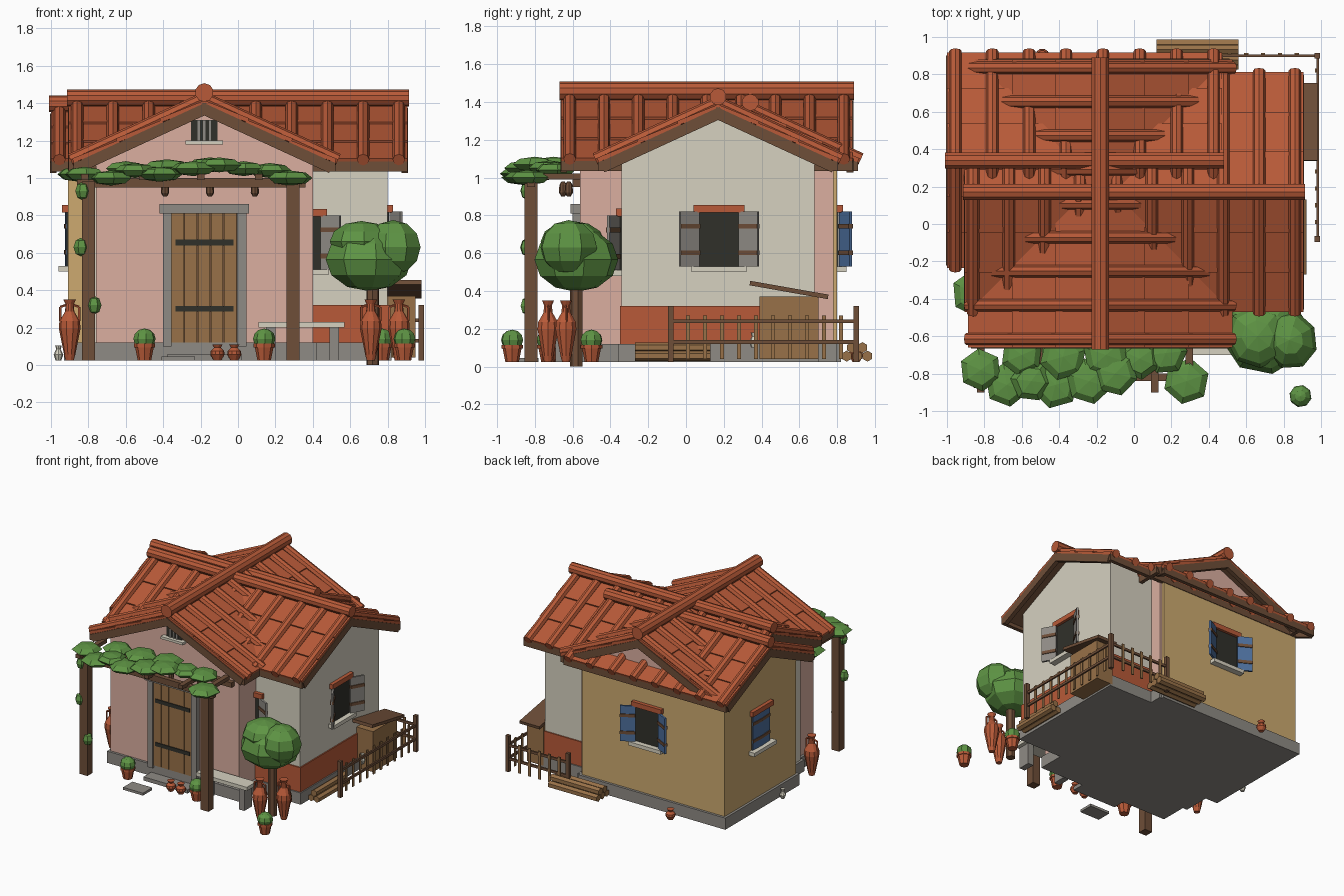
import bpy, bmesh, math, random
from mathutils import Matrix, Vector

if "Cube" in bpy.data.objects:
    bpy.data.objects.remove(bpy.data.objects["Cube"])

random.seed(4)
T, R = Matrix.Translation, Matrix.Rotation
I = Matrix.Identity(4)


def material(name, hexa):
    lin = [((int(hexa[i:i + 2], 16) / 255 + 0.055) / 1.055) ** 2.4 for i in (0, 2, 4)]
    m = bpy.data.materials.new(name)
    m.diffuse_color = (*lin, 1)
    m.use_nodes = True
    m.node_tree.nodes["Principled BSDF"].inputs["Base Color"].default_value = m.diffuse_color
    return m


TILE = material("terracotta", "B85A38")
BROWN = material("dark_wood", "6E4E38")
PINK = material("pink_plaster", "DBAFA0")
OCHRE = material("ochre_plaster", "CDAA70")
CREAM = material("cream_plaster", "D6D1C0")
STONE = material("grey_stone", "8F8B85")
GREEN = material("leaf_green", "5E9444")
WOOD = material("light_wood", "987148")
DARK = material("dark_opening", "30302A")
BLUE = material("blue_paint", "4C6E9C")


def make(name, mat, build, M=I):
    """Build one object of one colour from a function that fills a bmesh."""
    bm = bmesh.new()
    build(bm)
    bmesh.ops.recalc_face_normals(bm, faces=bm.faces)
    bm.transform(M)
    me = bpy.data.meshes.new(name)
    bm.to_mesh(me)
    bm.free()
    me.materials.append(mat)
    ob = bpy.data.objects.new(name, me)
    bpy.context.collection.objects.link(ob)
    return ob


def cube(bm, x0, x1, y0, y1, z0, z1, M=I):
    c = T(((x0 + x1) / 2, (y0 + y1) / 2, (z0 + z1) / 2))
    bmesh.ops.create_cube(bm, size=1, matrix=M @ c @ Matrix.Diagonal((x1 - x0, y1 - y0, z1 - z0, 1)))


def boxes(name, mat, items, M=I):
    return make(name, mat, lambda bm: [cube(bm, *b) for b in items], M)


def tube(bm, p, q, r, n=8):
    p, q = Vector(p), Vector(q)
    rot = (q - p).to_track_quat('Z', 'Y').to_matrix().to_4x4()
    bmesh.ops.create_cone(bm, cap_ends=True, segments=n, radius1=r, radius2=r,
                          depth=(q - p).length, matrix=T((p + q) / 2) @ rot)


def blob(bm, c, r, u=6, v=4):
    M = T(c) @ R(random.uniform(0, 1), 4, 'Z') @ Matrix.Diagonal((*r, 1))
    bmesh.ops.create_uvsphere(bm, u_segments=u, v_segments=v, radius=1, matrix=M)


def lathe(bm, profile, c, n=10):
    rings = [[bm.verts.new((c[0] + r * math.cos(2 * math.pi * i / n),
                            c[1] + r * math.sin(2 * math.pi * i / n), c[2] + z))
              for i in range(n)] for r, z in profile]
    for a, b in zip(rings, rings[1:]):
        for i in range(n):
            bm.faces.new((a[i], a[(i + 1) % n], b[(i + 1) % n], b[i]))
    bm.faces.new(rings[0])
    bm.faces.new(rings[-1])


# --- house blocks: each has gabled walls, plinth and a tiled roof
SLOPE = 0.46
ANG = math.atan(SLOPE)
EAVE = 1.10


def house_block(name, mat, centre, half_along, half_across, turn, roof_along, roof_half, tubes, ridge_r):
    M = T((*centre, 0)) @ R(turn, 4, 'Z')
    ridge = EAVE + SLOPE * roof_half

    def walls(bm):
        w, top = half_across, ridge - 0.05
        side = top - SLOPE * w
        pts = [(-w, 0.05), (w, 0.05), (w, side), (0, top), (-w, side)]
        f = bm.faces.new([bm.verts.new((x, -half_along, z)) for x, z in pts])
        ext = bmesh.ops.extrude_face_region(bm, geom=[f])
        vs = [v for v in ext["geom"] if isinstance(v, bmesh.types.BMVert)]
        bmesh.ops.translate(bm, verts=vs, vec=(0, 2 * half_along, 0))
    make(name + "_walls", mat, walls, M)
    a, b = half_across + 0.02, half_along + 0.02
    boxes(name + "_plinth", STONE, [(-a, a, -b, b, 0.025, 0.12)], M)

    length = roof_half / math.cos(ANG)

    def slope(s):
        return T((0, 0, ridge)) @ R(s * ANG, 4, 'Y')

    def tiles(bm):
        n = 3
        for s in (-1, 1):
            for k in range(n):      # overlapping tile courses
                mid = s * (k + 0.5) * length / n
                C = slope(s) @ T((mid, 0, -0.012)) @ R(-s * 0.05, 4, 'Y')
                h = length / n / 2 + 0.005
                cube(bm, -h, h, -roof_along, roof_along, -0.012, 0.012, C)
            for i in range(tubes):  # barrel tiles running down the slope
                y = (roof_along - 0.045) * (2 * i / (tubes - 1) - 1)
                S = slope(s)
                tube(bm, S @ Vector((0, y, 0.004)), S @ Vector((s * (length + 0.015), y, 0.004)), 0.033)
        tube(bm, (0, -roof_along - 0.01, ridge + 0.035), (0, roof_along + 0.01, ridge + 0.035), ridge_r, 10)
    make(name + "_roof_tiles", TILE, tiles, M)

    def boards(bm):
        for s in (-1, 1):
            x0, x1 = sorted((0, s * length))
            cube(bm, x0, x1, -roof_along + .01, roof_along - .01, -0.045, -0.02, slope(s))
            for e in (-1, 1):       # gable boards
                y0, y1 = sorted((e * (roof_along - 0.03), e * (roof_along + 0.005)))
                cube(bm, x0, x1, y0, y1, -0.08, -0.02, slope(s))
            x0, x1 = sorted((s * (roof_half - 0.03), s * roof_half))
            cube(bm, x0, x1, -roof_along, roof_along, 1.035, 1.09)
    make(name + "_roof_boards", BROWN, boards, M)


Q = math.pi / 2
house_block("front_wing", PINK, (-0.18, 0.11), 0.67, 0.58, 0, 0.77, 0.70, 9, 0.05)
house_block("east_wing", CREAM, (0, 0.17), 0.80, 0.51, Q, 0.905, 0.635, 10, 0.045)
house_block("back_wing", OCHRE, (-0.265, 0.34), 0.645, 0.46, Q, 0.735, 0.57, 8, 0.045)
boxes("red_wainscot", TILE, [(0.3, 0.81, -0.35, 0.69, 0.12, 0.32)])


# --- windows: local x along the wall, -y outward
def window(name, x, y, turn, paint, z=0.53, opening=0.5):
    M = T((x, y, z)) @ R(turn, 4, 'Z')
    boxes(name + "_opening", DARK, [(-0.11, 0.11, -0.008, 0.02, 0, 0.29)], M)
    boxes(name + "_lintel", TILE, [(-0.135, 0.135, -0.03, 0.02, 0.285, 0.325)], M)
    boxes(name + "_sill", CREAM, [(-0.145, 0.145, -0.05, 0.02, -0.03, 0)], M)
    leaf, strap = [], []
    for s in (-1, 1):
        H = T((s * 0.11, -0.01, 0)) @ R(-s * opening, 4, 'Z')
        x0, x1 = sorted((0, s * 0.115))
        leaf.append((x0, x1, -0.016, 0, 0, 0.29, H))
        strap += [(x0, x1, -0.022, 0.005, h, h + 0.025, H) for h in (0.06, 0.2)]
    boxes(name + "_shutters", paint, leaf, M)
    boxes(name + "_straps", BROWN, strap, M)


window("east_window", 0.80, 0.175, Q, STONE)
window("front_window", 0.34, -0.34, 0, STONE, 0.51)
window("back_window", -0.22, 0.80, 2 * Q, BLUE)
window("west_window", -0.91, 0.34, -Q, BLUE, 0.53, math.pi - 0.05)
boxes("attic_opening", DARK, [(-0.25, -0.11, -0.568, -0.54, 1.2, 1.31)])
boxes("attic_bars", STONE, [(x - .006, x + .006, -0.576, -0.56, 1.2, 1.31) for x in (-0.21, -0.18, -0.15)])
boxes("attic_sill", CREAM, [(-0.28, -0.08, -0.60, -0.54, 1.18, 1.2)])

# --- door, step and paving
boxes("door_frame", STONE, [(-0.40, -0.355, -0.60, -0.54, 0.1, 0.82), (-0.005, 0.045, -0.60, -0.54, 0.1, 0.82),
                            (-0.42, 0.06, -0.61, -0.54, 0.81, 0.86)])
boxes("door_planks", WOOD, [(-0.355 + i * .07, -0.289 + i * .07, -0.585, -0.55, 0.12, 0.81) for i in range(5)])
boxes("door_back", BROWN, [(-0.355, -0.005, -0.575, -0.55, 0.12, 0.81)])
boxes("door_straps", DARK, [(-0.335, -0.025, -0.592, -0.58, z, z + 0.03) for z in (0.285, 0.64)])
boxes("door_step", STONE, [(-0.38, 0.02, -0.68, -0.56, 0.025, 0.055), (-0.41, -0.23, -0.90, -0.78, 0.025, 0.045)])

# --- pergola with vine
posts = [(x - .035, x + .035, -0.855, -0.785, 0.025, 0.98) for x in (-0.80, 0.295)]
posts += [(-0.86, 0.36, -0.84, -0.80, 0.95, 1.0)]
posts += [(x - .02, x + .02, -0.90, -0.55, 0.99, 1.02) for x in (-0.82, -0.51, -0.2, 0.11, 0.295)]
boxes("pergola_frame", BROWN, posts)
boxes("pergola_wall_beam", BROWN, [(-0.78, 0.36, -0.60, -0.56, 0.95, 0.99)])


def vine(bm):
    for x, y, z in [(-.82, -.78, 1.02), (-.68, -.86, 1.0), (-.55, -.84, 1.04), (-.42, -.86, 1.02), (-.24, -.84, 1.05),
                    (-.1, -.8, 1.07), (.03, -.72, 1.05), (-.6, -.7, 1.05), (-.38, -.71, 1.06), (-.15, -.7, 1.07),
                    (.17, -.69, 1.04), (.28, -.84, 1.0), (-.85, -.37, 1.02)]:
        r = random.uniform(.11, .13)
        blob(bm, (x, y, z), (r, r, 0.04))
    for x, z in [(-.83, .93), (-.84, .63), (-.77, .32)]:
        blob(bm, (x, -.84, z), (.04, .04, .05))


make("vine_leaves", GREEN, vine)


def hanging(bm):
    for i, x in enumerate((-.39, -.15, .09)):
        lathe(bm, [(.008, .05), (.02, .03), (.022, -.01), (.01, -.03)], (x, -.62 - .03 * (i % 2), .93), 8)


make("hanging_gourds", BROWN, hanging)

# --- tree
make("tree_trunk", BROWN, lambda bm: tube(bm, (.72, -.58, 0), (.72, -.58, .45), .035, 7))


def crown(bm):
    blob(bm, (.70, -.58, .565), (.235, .225, .17), 8, 6)
    blob(bm, (.83, -.62, .63), (.15, .16, .145), 8, 6)
    blob(bm, (.66, -.6, .66), (.17, .17, .11), 8, 6)


make("tree_crown", GREEN, crown)


# --- pottery
def amphorae(bm):
    for x, y in [(-.90, -.34), (.71, -.73), (.86, -.635)]:
        lathe(bm, [(.022, 0), (.03, .03), (.058, .17), (.055, .21), (.025, .26), (.022, .3), (.034, .325)],
              (x, y, .025))
        for s in (-1, 1):
            pts = [(x + s * a, y, z) for a, z in ((.02, .32), (.05, .31), (.05, .235))]
            for p, q in zip(pts, pts[1:]):
                tube(bm, p, q, .007, 5)


def jugs(bm):
    for x, y in [(-.11, -.71), (-.02, -.71), (-.49, .9)]:
        lathe(bm, [(.02, 0), (.038, .03), (.036, .05), (.018, .068), (.028, .085)], (x, y, .025))


PLANTS = [(-.50, -.71), (.14, -.73), (.89, -.92), (.77, -.50)]
make("amphorae", TILE, amphorae)
make("small_jugs", TILE, jugs)
make("plant_pots", TILE, lambda bm: [lathe(bm, [(.036, 0), (.05, .07), (.057, .07), (.057, .09), (.04, .09)],
                                           (x, y, .025), 8) for x, y in PLANTS])
make("pot_plants", GREEN, lambda bm: [blob(bm, (x, y, .14), (.06, .06, .055), 8, 6) for x, y in PLANTS])
make("pale_jars", CREAM, lambda bm: [lathe(bm, [(.015, 0), (.026, .03), (.012, .06), (.018, .08)], (x, y, z), 8)
                                     for x, y, z in [(-.96, .12, .025), (.87, .36, .1)]])

# --- bench
boxes("bench", CREAM, [(0.11, 0.57, -0.70, -0.58, 0.2, 0.23)])
boxes("bench_legs", STONE, [(x, x + .05, -.69, -.59, .025, .2) for x in (.15, .49)])

# --- yard: coop, fence, log piles
boxes("coop", WOOD, [(0.80, 0.95, 0.39, 0.70, 0.04, 0.37)])
boxes("coop_roof", BROWN, [(-0.09, 0.09, -0.21, 0.21, -0.012, 0.012, T((.89, .545, .405)) @ R(-.175, 4, 'X'))])
rails = [(.965, .995, y - .015, y + .015, .025, .32) for y in (-.08, .90)] + [(.42, .45, .885, .915, .025, .32)]
rails += [b for z in (.12, .23) for b in ((.975, .988, -.08, .9, z, z + .02), (.43, .98, .893, .907, z, z + .02))]
boxes("fence_frame", BROWN, rails)
pick = [(.968, .976, y - .011, y + .011, .04, .27) for y in [.01 + .09 * i for i in range(10)]]
pick += [(x - .011, x + .011, .905, .914, .04, .27) for x in [.51 + .09 * i for i in range(5)]]
boxes("fence_pickets", WOOD, pick)


def logs(bm):
    for d, z in [(.0, .055), (.055, .055), (.11, .055), (.028, .1), (.083, .1)]:
        tube(bm, (.12, .85 + d, z), (.56, .85 + d, z), .029, 6)
    for d, z in [(0, .055), (.05, .055), (.025, .1)]:
        tube(bm, (.85 + d, -.27, z), (.85 + d, .13, z), .027, 6)


make("log_piles", WOOD, logs)
